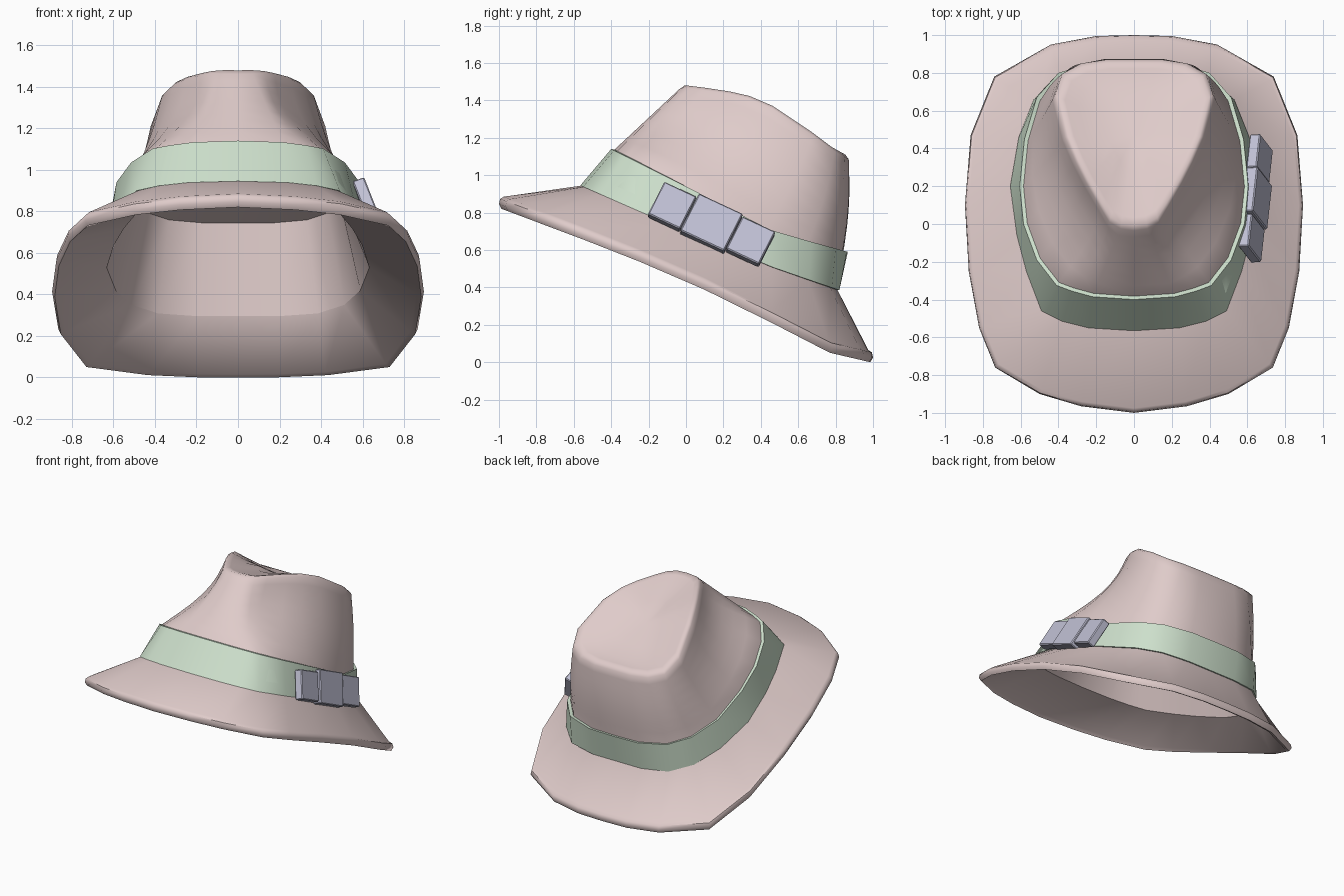
import bpy, bmesh
from math import sin, pi
from mathutils import Vector, Matrix

old = bpy.data.objects.get("Cube")
if old:
    bpy.data.objects.remove(old, do_unlink=True)


def material(name, color):
    mat = bpy.data.materials.new(name)
    mat.use_nodes = True
    mat.diffuse_color = (*color, 1)
    mat.node_tree.nodes["Principled BSDF"].inputs["Base Color"].default_value = (*color, 1)
    return mat


felt = material("dusty pink felt", (0.74, 0.60, 0.59))
ribbon = material("pale green ribbon", (0.61, 0.74, 0.60))
lavender = material("lavender bow", (0.53, 0.53, 0.66))


def height(curve, y):
    """Piecewise linear height along y."""
    if y <= curve[0][0]:
        return curve[0][1]
    for (y0, z0), (y1, z1) in zip(curve, curve[1:]):
        if y <= y1:
            return z0 + (z1 - z0) * (y - y0) / (y1 - y0)
    return curve[-1][1]


def half_ring(outline, curve):
    return [Vector((x, y, height(curve, y))) for x, y in outline]


def scaled(ring, factor, lift=0.0, mid_y=0.2):
    return [Vector((p.x * factor, mid_y + (p.y - mid_y) * factor, p.z + lift)) for p in ring]


def finish(name, bm, mat, angle):
    bmesh.ops.recalc_face_normals(bm, faces=bm.faces)
    mesh = bpy.data.meshes.new(name)
    bm.to_mesh(mesh)
    bm.free()
    mesh.materials.append(mat)
    obj = bpy.data.objects.new(name, mesh)
    bpy.context.collection.objects.link(obj)
    bpy.ops.object.select_all(action="DESELECT")
    obj.select_set(True)
    bpy.context.view_layer.objects.active = obj
    bpy.ops.object.shade_smooth_by_angle(angle=angle)


def loft(name, halves, mat, angle, closed=False, hub_z=None):
    """Mirror half rings (back centre to front centre) and skin between them.
    A closed loft joins last to first; otherwise the last ring gets a fan."""
    bm = bmesh.new()
    loops = []
    for half in halves:
        mirror = [Vector((-p.x, p.y, p.z)) for p in half[-2:0:-1]]
        loops.append([bm.verts.new(p) for p in half + mirror])
    pairs = list(zip(loops, loops[1:]))
    if closed:
        pairs.append((loops[-1], loops[0]))
    for a, b in pairs:
        for i in range(len(a)):
            j = (i + 1) % len(a)
            bm.faces.new((a[i], a[j], b[j], b[i]))
    if not closed:
        last = loops[-1]
        hub = bm.verts.new(sum((v.co for v in last), Vector()) / len(last))
        if hub_z is not None:
            hub.co.z = hub_z
        for i, v in enumerate(last):
            bm.faces.new((v, last[(i + 1) % len(last)], hub))
    finish(name, bm, mat, angle)


# Half outlines from back centre to front centre
brim = half_ring(
    [(0, 1), (0.2, 0.995), (0.44, 0.95), (0.74, 0.78), (0.865, 0.47), (0.895, 0.1),
     (0.875, -0.25), (0.82, -0.55), (0.735, -0.76), (0.5, -0.9), (0.28, -0.965), (0, -1)],
    [(-1, 0.825), (-0.46, 0.625), (-0.03, 0.455), (0.4, 0.25), (0.76, 0.06), (1, 0.005)])
band_low = half_ring(
    [(0, 0.82), (0.2, 0.82), (0.4, 0.78), (0.53, 0.66), (0.61, 0.46), (0.655, 0.2),
     (0.62, -0.06), (0.57, -0.25), (0.49, -0.46), (0.38, -0.515), (0.24, -0.55), (0, -0.565)],
    [(-0.565, 0.945), (-0.2, 0.785), (0.47, 0.505), (0.82, 0.385)])
band_high = half_ring(
    [(0, 0.865), (0.2, 0.86), (0.4, 0.8), (0.515, 0.67), (0.58, 0.45), (0.605, 0.2),
     (0.585, 0), (0.515, -0.19), (0.41, -0.325), (0.33, -0.355), (0.22, -0.385), (0, -0.4)],
    [(-0.4, 1.14), (0, 0.94), (0.465, 0.7), (0.865, 0.59)])
top_line = [(-0.04, 1.475), (0, 1.48), (0.2, 1.455), (0.4, 1.41), (0.6, 1.285),
            (0.78, 1.15), (0.87, 1.1)]
ridge = half_ring(
    [(0, 0.87), (0.15, 0.87), (0.28, 0.85), (0.38, 0.795), (0.42, 0.68), (0.365, 0.46),
     (0.31, 0.33), (0.255, 0.22), (0.18, 0.09), (0.13, 0.01), (0.07, -0.025), (0, -0.035)],
    [(y, z - 0.015) for y, z in top_line])
crown_base = scaled(band_high, 0.965)

# Crown walls: full at the back, pinched in at the two front sides
pinch = {4: 0.01, 5: 0.035, 6: 0.06, 7: 0.075, 8: 0.075, 9: 0.045}


def crown_wall(t):
    wall = [p.lerp(q, t) for p, q in zip(crown_base, ridge)]
    for i, p in enumerate(wall):
        if i < 4:
            p.y += 0.015 * sin(pi * t)
        p += Vector((-0.8, 0.6, 0)) * pinch.get(i, 0) * sin(pi * t)
    return wall


def dish(factor, depth):
    """Ridge shrunk inward, following the top line at the given depth."""
    ring = scaled(ridge, factor, 0, 0.5)
    for p in ring:
        p.z = height(top_line, p.y) - depth
    return ring


# Crown with rounded ridge and hollow top
loft("crown", [
    scaled(band_low, 0.985), crown_base, crown_wall(0.15), crown_wall(0.3), crown_wall(0.45),
    crown_wall(0.6), crown_wall(0.75), crown_wall(0.9), ridge, dish(0.95, 0.0),
    dish(0.87, 0.008), dish(0.7, 0.035), dish(0.4, 0.055)],
    felt, 1.2, hub_z=height(top_line, 0.5) - 0.06)

# Brim: top face, rounded rim and underside, meeting the lining at the opening
opening = scaled(band_low, 0.965, -0.09)
loft("brim", [
    scaled(band_low, 0.985),
    scaled(brim, 0.975, 0.06, 0), scaled(brim, 0.994, 0.048, 0), scaled(brim, 1.0, 0.02, 0),
    scaled(brim, 0.986, -0.005, 0), scaled(brim, 0.96, 0.01, 0), opening],
    felt, 0.8, closed=True)

# Lining: inner crown wall and its ceiling
loft("crown_lining", [opening, scaled(crown_wall(0.35), 0.95, -0.02)], felt, 1.0)

# Ribbon band around the crown
loft("ribbon_band", [
    scaled(band_low, 0.985), band_low, band_high, scaled(band_high, 0.955, -0.005)],
    ribbon, 0.9, closed=True)

# Bow: three flat blocks following the slope of the band
along = Vector((0.1, 0.9, -0.42)).normalized()
outward = along.cross(Vector((-0.34, 0.39, 0.87))).normalized()
upward = outward.cross(along)
axes = Matrix((along, upward, outward)).transposed().to_4x4()
for name, spot, length, tall, thick in (
        ("bow_front_loop", (0.622, -0.075, 0.83), 0.19, 0.205, 0.06),
        ("bow_knot", (0.648, 0.135, 0.738), 0.26, 0.235, 0.07),
        ("bow_back_loop", (0.665, 0.345, 0.643), 0.195, 0.205, 0.06)):
    bm = bmesh.new()
    bmesh.ops.create_cube(bm, size=1)
    bmesh.ops.scale(bm, vec=(length, tall, thick), verts=bm.verts)
    bmesh.ops.bevel(bm, geom=bm.edges[:], offset=0.006, segments=1, affect="EDGES")
    bmesh.ops.transform(bm, matrix=Matrix.Translation(spot) @ axes, verts=bm.verts)
    finish(name, bm, lavender, 0.5)
